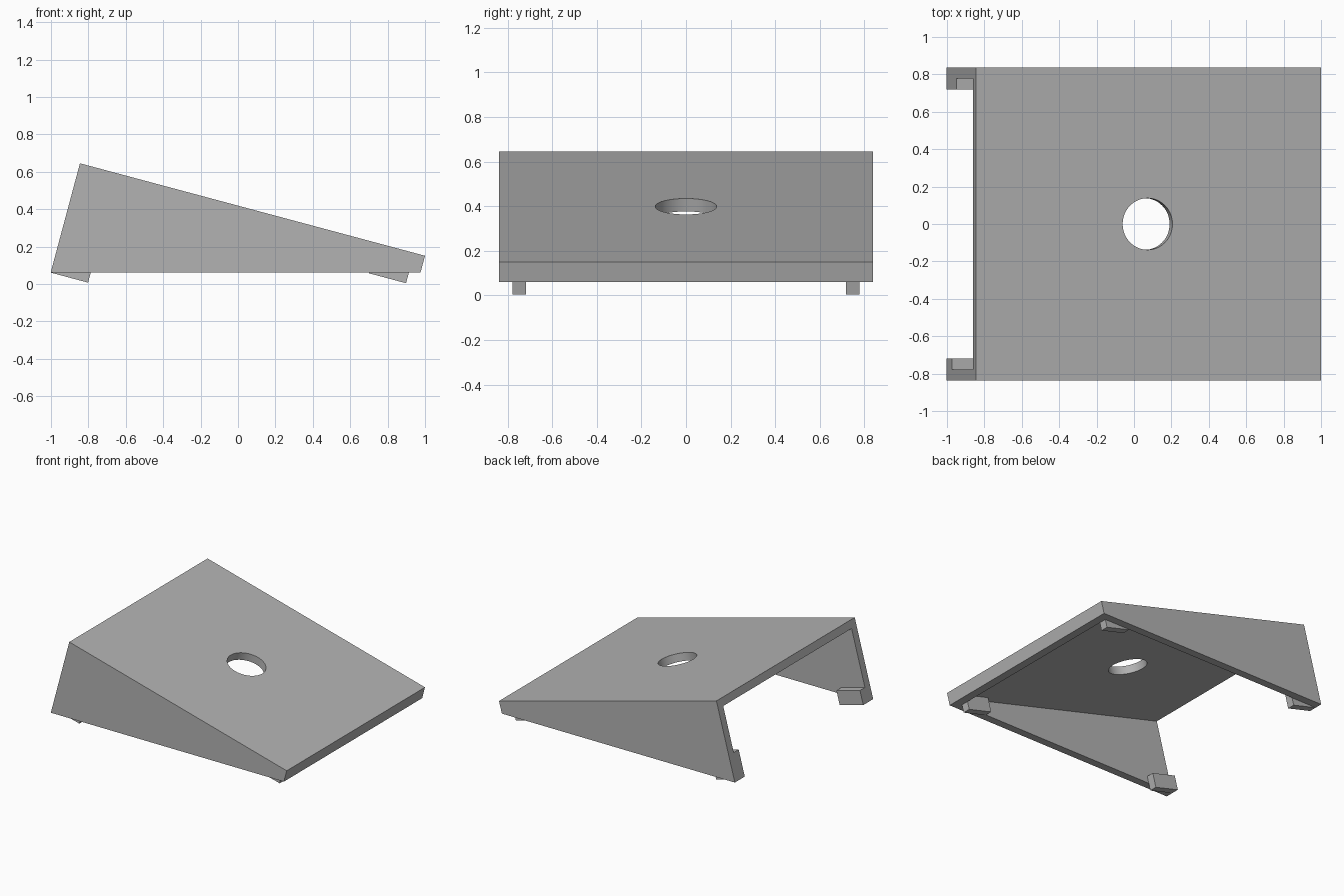
import bpy, bmesh, math
from mathutils import Vector

old = bpy.data.objects.get("Cube")
if old:
    bpy.data.objects.remove(old, do_unlink=True)

TILT = math.radians(15)
C, S = math.cos(TILT), math.sin(TILT)
HALF = 0.838      # half width of the stand
WALL = 0.06       # shell thickness
LENGTH = 1.91     # along the sloped top
TALL = 0.605      # depth of the tall end
LOW = TALL - LENGTH * math.tan(TILT)
INNER = HALF - WALL
FOOT = 0.108

grey = bpy.data.materials.new("plain grey")
grey.use_nodes = True
grey.diffuse_color = (0.45, 0.45, 0.45, 1)
grey.node_tree.nodes["Principled BSDF"].inputs["Base Color"].default_value = (0.45, 0.45, 0.45, 1)


def place(u, v, y):
    """u runs down the sloped top, v runs perpendicular below it."""
    return Vector((-0.845 + u * C - v * S, y, 0.645 - u * S - v * C))


def prism(name, profile, y0, y1):
    """Extrude a profile given in slope coordinates across the width."""
    bm = bmesh.new()
    face = bm.faces.new([bm.verts.new(place(u, v, y0)) for u, v in profile])
    side = bmesh.ops.extrude_face_region(bm, geom=[face])
    moved = [g for g in side["geom"] if isinstance(g, bmesh.types.BMVert)]
    bmesh.ops.translate(bm, verts=moved, vec=(0, y1 - y0, 0))
    bmesh.ops.recalc_face_normals(bm, faces=bm.faces)
    mesh = bpy.data.meshes.new(name)
    bm.to_mesh(mesh)
    bm.free()
    mesh.materials.append(grey)
    obj = bpy.data.objects.new(name, mesh)
    bpy.context.collection.objects.link(obj)
    return obj


def box(name, u0, u1, v0, v1, y0, y1):
    return prism(name, [(u0, v0), (u1, v0), (u1, v1), (u0, v1)], y0, y1)


# Sloped wedge shell
shell = prism("wedge_shell", [(0, 0), (LENGTH, 0), (LENGTH, LOW), (0, TALL)], -HALF, HALF)

# Cavity, open below and at the tall end
cavity = box("cavity_cutter", -0.2, LENGTH - WALL, WALL, 1.2, -INNER, INNER)

# Round hole square to the top
bpy.ops.mesh.primitive_cylinder_add(vertices=64, radius=0.138, depth=0.3,
                                    location=place(0.95, 0, 0), rotation=(0, TILT, 0))
hole = bpy.context.object
hole.name = "hole_cutter"
hole.data.materials.append(grey)

for cutter in (cavity, hole):
    cutter.hide_render = True
    mod = shell.modifiers.new(cutter.name, "BOOLEAN")
    mod.operation = "DIFFERENCE"
    mod.solver = "EXACT"
    mod.object = cutter

bpy.ops.object.select_all(action="DESELECT")
shell.select_set(True)
bpy.context.view_layer.objects.active = shell
for mod in list(shell.modifiers):
    bpy.ops.object.modifier_apply(modifier=mod.name)
for cutter in (cavity, hole):
    bpy.data.objects.remove(cutter, do_unlink=True)
bpy.ops.object.shade_smooth_by_angle(angle=math.radians(30))

# Feet inside the four corners; one tall-end foot is taller
for label, sign, height in (("back", 1, 0.2), ("front", -1, FOOT)):
    y0, y1 = sign * (INNER - WALL), sign * INNER
    box(label + "_tall_end_foot", 0, 0.207, TALL - height, TALL, y0, y1)
    end = LENGTH - WALL
    box(label + "_low_end_foot", end - 0.207, end, WALL, WALL + FOOT, y0, y1)
